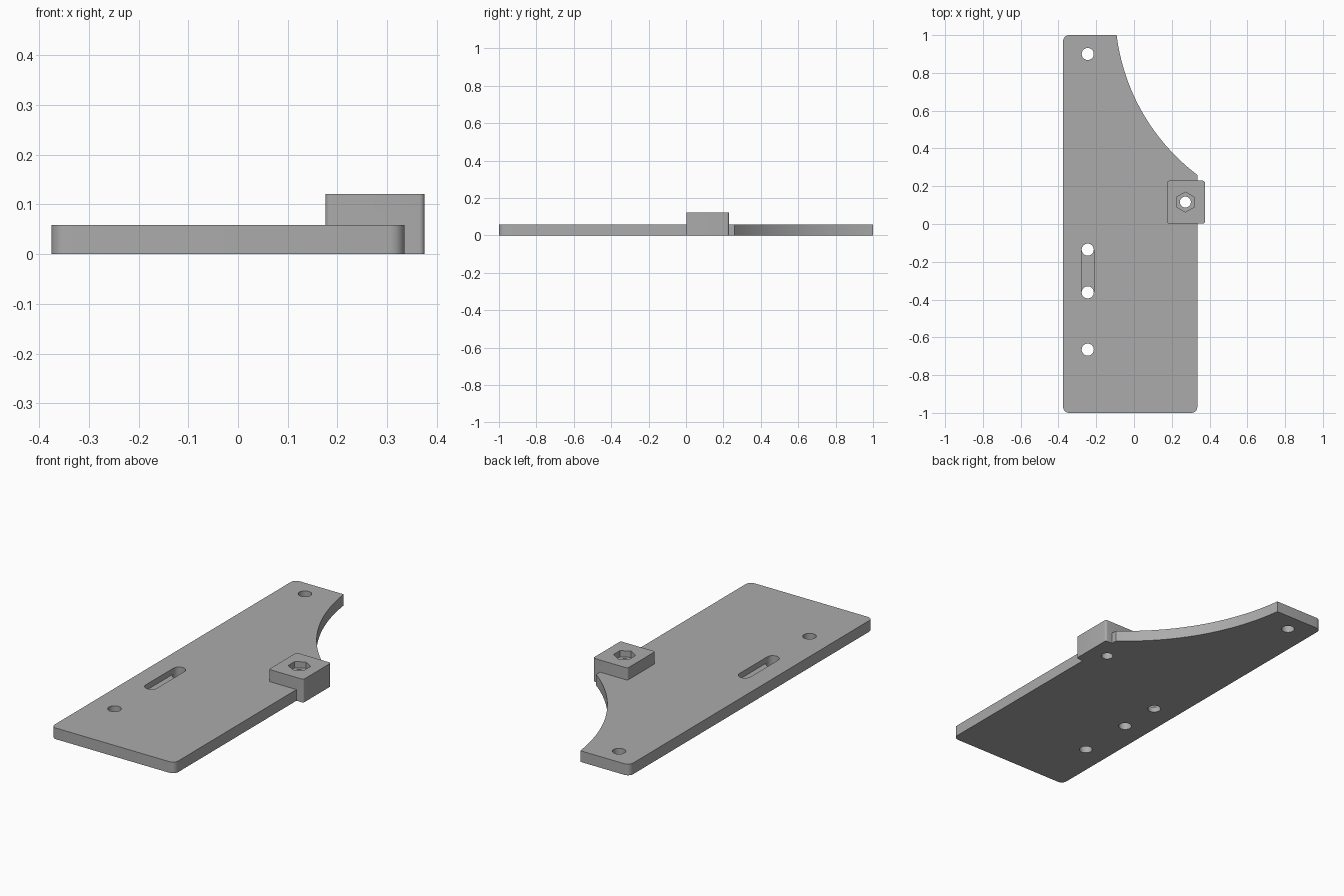
import bpy, bmesh
from math import sin, cos, pi, atan2, hypot
from mathutils import Vector

cube = bpy.data.objects.get("Cube")
if cube:
    bpy.data.objects.remove(cube, do_unlink=True)

grey = bpy.data.materials.new("plain grey")
grey.use_nodes = True
colour = (0.41, 0.41, 0.41, 1)
grey.diffuse_color = colour
grey.node_tree.nodes["Principled BSDF"].inputs["Base Color"].default_value = colour

PLATE_TOP, BOSS_TOP = 0.058, 0.121
LEFT, RIGHT = -0.375, 0.335
HOLE_R, HOLE_X = 0.032, -0.245
NUT = Vector((0.272, 0.116))


def extrude(name, outline, z0, z1):
    """Solid prism from a counter-clockwise outline."""
    bm = bmesh.new()
    face = bm.faces.new([bm.verts.new((x, y, z0)) for x, y in outline])
    top = bmesh.ops.extrude_face_region(bm, geom=[face])["geom"]
    verts = [v for v in top if isinstance(v, bmesh.types.BMVert)]
    bmesh.ops.translate(bm, verts=verts, vec=(0, 0, z1 - z0))
    bmesh.ops.recalc_face_normals(bm, faces=bm.faces)
    mesh = bpy.data.meshes.new(name)
    bm.to_mesh(mesh)
    bm.free()
    mesh.materials.append(grey)
    obj = bpy.data.objects.new(name, mesh)
    bpy.context.collection.objects.link(obj)
    return obj


def arc(cx, cy, r, a0, a1, n):
    return [(cx + r * cos(a0 + (a1 - a0) * i / n),
             cy + r * sin(a0 + (a1 - a0) * i / n)) for i in range(n + 1)]


def corner(x, y, r, quarter):
    """Rounded corner at x, y; quarters count from the +x +y corner."""
    a = quarter * pi / 2
    sx = 1 if quarter in (0, 3) else -1
    sy = 1 if quarter in (0, 1) else -1
    return arc(x - sx * r, y - sy * r, r, a, a + pi / 2, 6)


def circle(x, y, r, n=32):
    return arc(x, y, r, pi / 2, pi / 2 + 2 * pi, n)[:-1]


def combine(obj, other, operation):
    mod = obj.modifiers.new(other.name, "BOOLEAN")
    mod.operation, mod.solver, mod.object = operation, "EXACT", other
    bpy.context.view_layer.objects.active = obj
    bpy.ops.object.modifier_apply(modifier=mod.name)
    bpy.data.objects.remove(other, do_unlink=True)


# Base plate with a concave sweep cut from its back left corner
start, end, sweep_r = Vector((RIGHT, 0.26)), Vector((-0.092, 1)), 1.1
chord = end - start
normal = Vector((chord.y, -chord.x)).normalized()
centre = (start + end) / 2 + normal * (sweep_r ** 2 - chord.length_squared / 4) ** 0.5
angles = [atan2(p.y - centre.y, p.x - centre.x) % (2 * pi) for p in (start, end)]
outline = (arc(centre.x, centre.y, sweep_r, angles[0], angles[1], 40)
           + corner(LEFT, 1, 0.03, 1)
           + corner(LEFT, -1, 0.03, 2)
           + corner(RIGHT, -1, 0.03, 3))
plate = extrude("bracket_plate", outline, 0, PLATE_TOP)

# Raised nut block overhanging the left edge
x0, x1, y0, y1 = 0.176, 0.375, 0.002, 0.229
block = extrude("nut_block", corner(x1, y1, 0.01, 0) + corner(x0, y1, 0.01, 1)
                + corner(x0, y0, 0.01, 2) + corner(x1, y0, 0.01, 3), 0, BOSS_TOP)
combine(plate, block, "UNION")

# Screw holes, including the two at the ends of the slot
slot_back, slot_front = -0.136, -0.362
for y in (0.9, slot_back, slot_front, -0.665):
    combine(plate, extrude("screw_hole", circle(HOLE_X, y, HOLE_R), -0.1, 0.2), "DIFFERENCE")

# Shallow slot between the two middle holes
slot = (arc(HOLE_X, slot_back, HOLE_R, 0, pi, 16)
        + arc(HOLE_X, slot_front, HOLE_R, pi, 2 * pi, 16))
combine(plate, extrude("slot", slot, 0.028, 0.2), "DIFFERENCE")

# Hexagonal nut pocket over a through hole
combine(plate, extrude("bolt_hole", circle(*NUT, 0.029), -0.1, 0.2), "DIFFERENCE")
combine(plate, extrude("nut_pocket", circle(*NUT, 0.053, 6), 0.088, 0.2), "DIFFERENCE")

bpy.ops.object.select_all(action="DESELECT")
plate.select_set(True)
bpy.context.view_layer.objects.active = plate
bpy.ops.object.shade_smooth_by_angle(angle=pi / 6)
